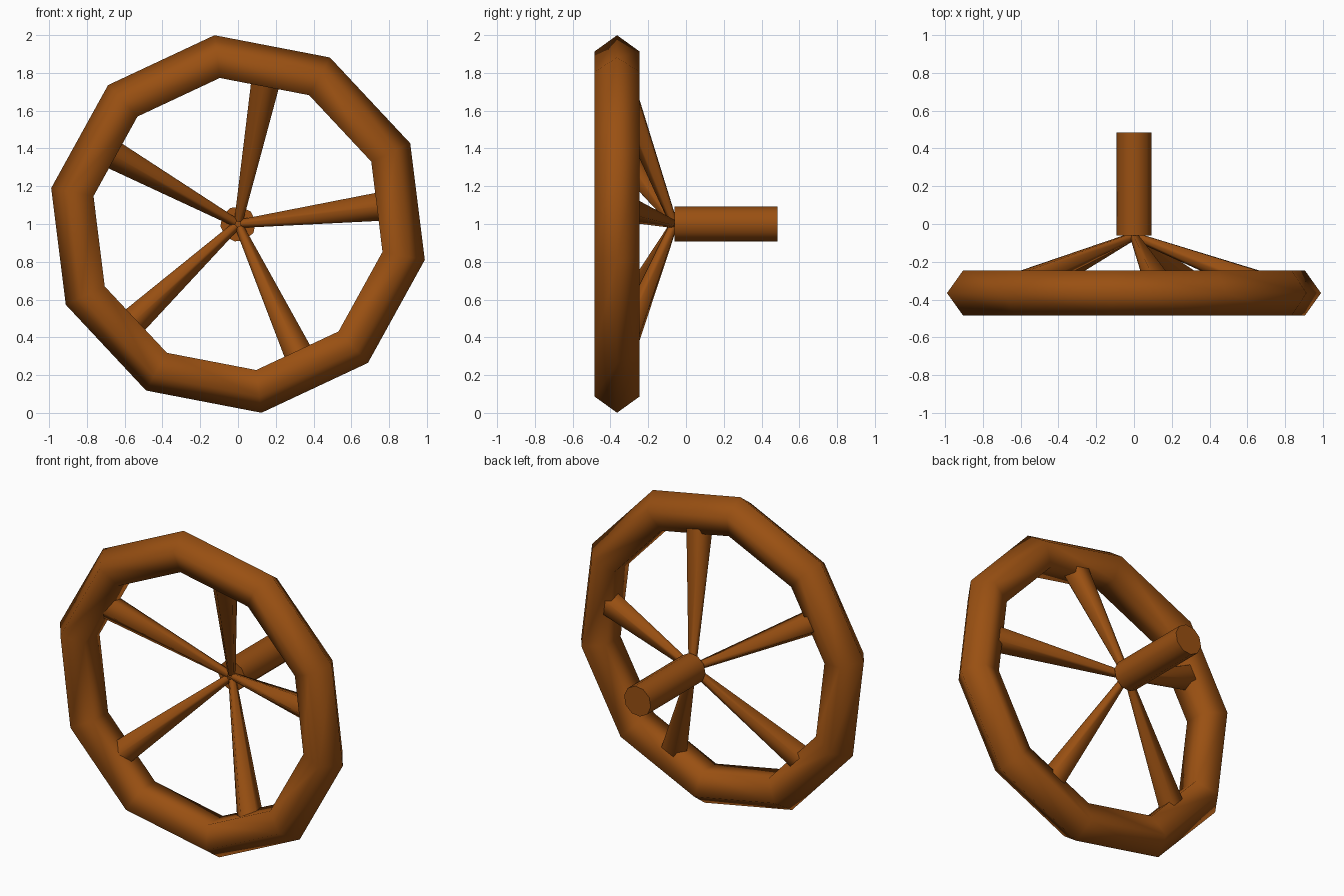
import bpy, bmesh, math
from math import sin, cos, pi, radians
from mathutils import Vector

if "Cube" in bpy.data.objects:
    bpy.data.objects.remove(bpy.data.objects["Cube"])

mat = bpy.data.materials.new("brown_wood")
mat.diffuse_color = (0.32, 0.08, 0.006, 1)
mat.use_nodes = True
mat.node_tree.nodes["Principled BSDF"].inputs["Base Color"].default_value = mat.diffuse_color
CENTRE = Vector((0, 0, 1.0))


def finish(bm, name):
    bmesh.ops.recalc_face_normals(bm, faces=bm.faces)
    me = bpy.data.meshes.new(name)
    bm.to_mesh(me)
    bm.free()
    ob = bpy.data.objects.new(name, me)
    bpy.context.collection.objects.link(ob)
    me.materials.append(mat)
    return ob


def bridge(bm, a, b):
    n = len(a)
    for i in range(n):
        j = (i + 1) % n
        bm.faces.new((a[i], a[j], b[j], b[i])).smooth = True


def radial(angle):
    return Vector((cos(angle), 0, sin(angle)))


def bar(name, p, q, r1, r2, sides, side_dir, phase):
    """Capped, tapered prism from p to q."""
    axis = (q - p).normalized()
    u = side_dir.normalized()
    v = axis.cross(u).normalized()
    bm = bmesh.new()
    loops = []
    for c, r in ((p, r1), (q, r2)):
        loops.append([bm.verts.new(c + r * (u * cos(phase + 2 * pi * i / sides)
                                            + v * sin(phase + 2 * pi * i / sides)))
                      for i in range(sides)])
    bridge(bm, *loops)
    bm.faces.new(loops[0])
    bm.faces.new(loops[1])
    return finish(bm, name)


# Rim: ten-segment ring with a pentagonal section pointing outward
bm = bmesh.new()
rings = []
for k in range(10):
    d = radial(radians(97.1 + 36 * k))
    ring = []
    for i in range(5):
        t = 2 * pi * i / 5
        ring.append(bm.verts.new(CENTRE + d * (0.881 + 0.126 * cos(t))
                                 + Vector((0, -0.365 + 0.126 * sin(t), 0))))
    rings.append(ring)
for k in range(10):
    bridge(bm, rings[k], rings[(k + 1) % 10])
finish(bm, "wheel_rim")

# Column behind the hub
bar("column", CENTRE + Vector((0, -0.062, 0)), CENTRE + Vector((0, 0.485, 0)),
    0.094, 0.094, 10, Vector((1, 0, 0)), radians(-7.1))

# Five spokes flaring from the hub forward to the rim
for k in range(5):
    a = radians(79 + 72 * k)
    d = radial(a)
    bar(f"spoke_{k + 1}", CENTRE + d * 0.02 + Vector((0, -0.07, 0)),
        CENTRE + d * 0.84 + Vector((0, -0.372, 0)),
        0.024, 0.085, 5, radial(a + pi / 2), pi / 2)
